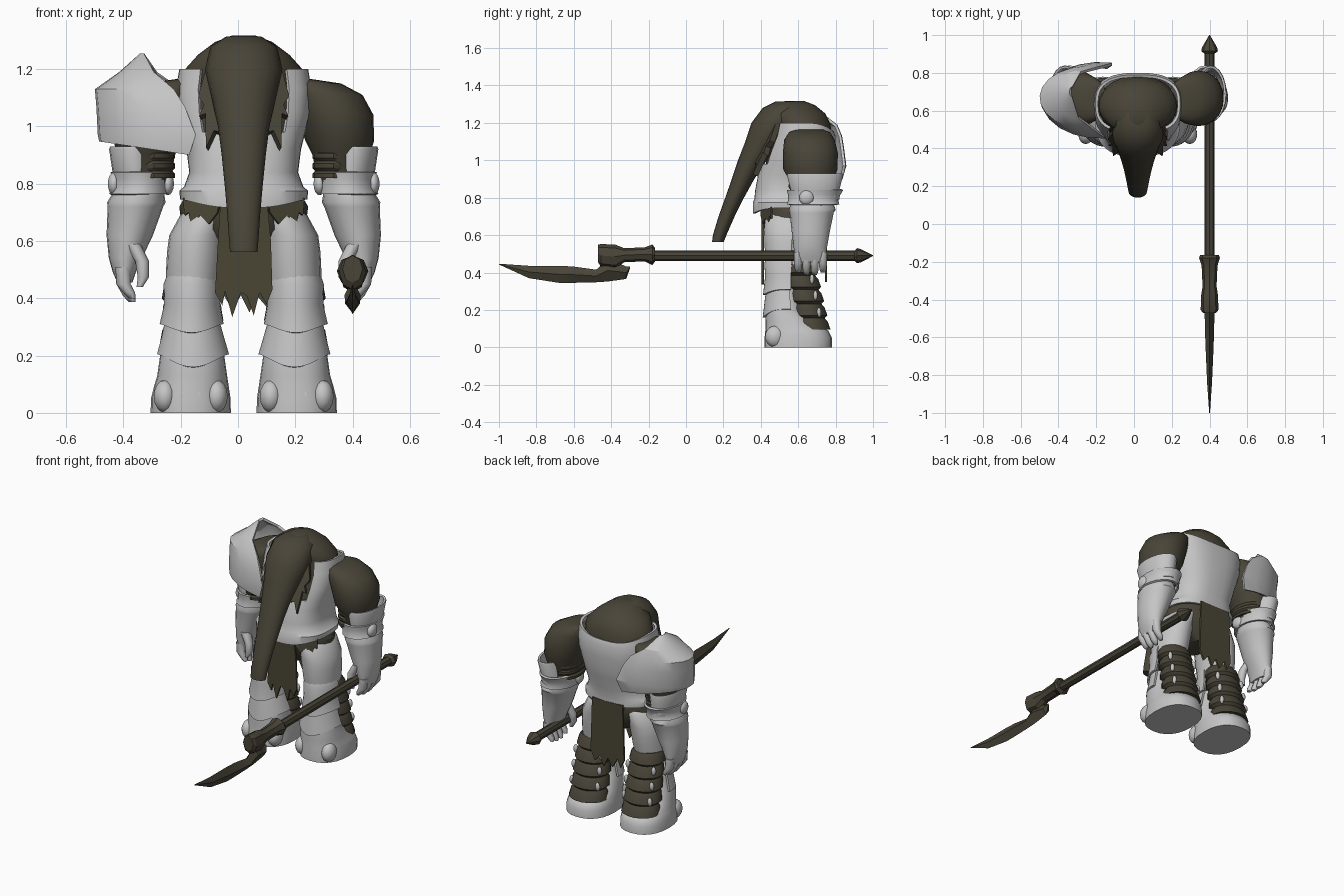
import bpy, bmesh, math
from mathutils import Vector

CX = 0.02  # body mirror plane


def material(name, rgb):
    m = bpy.data.materials.new(name)
    m.diffuse_color = (*rgb, 1)
    return m


ARMOR = material("light_grey", (0.56, 0.56, 0.56))
HIDE = material("dark_brown", (0.066, 0.058, 0.039))
CLOTH = material("dark_olive", (0.068, 0.062, 0.036))


def finish(name, bm, mat, thick=0, smooth=35, offset=-1):
    bmesh.ops.recalc_face_normals(bm, faces=bm.faces)
    me = bpy.data.meshes.new(name)
    bm.to_mesh(me)
    bm.free()
    ob = bpy.data.objects.new(name, me)
    bpy.context.collection.objects.link(ob)
    me.materials.append(mat)
    bpy.ops.object.select_all(action='DESELECT')
    ob.select_set(True)
    bpy.context.view_layer.objects.active = ob
    if thick:
        mod = ob.modifiers.new("thickness", 'SOLIDIFY')
        mod.thickness, mod.offset = thick, offset
        bpy.ops.object.modifier_apply(modifier=mod.name)
    bpy.ops.object.shade_smooth_by_angle(angle=math.radians(smooth))
    return ob


def loft(name, mat, rings, n=20, s=1, arc=None, dip=0, thick=0, power=1, keep=None, smooth=35, tilt=0, neck=0):
    """Rings are (x, y, z, rx, ry); an arc in degrees gives an open shell (270 = front)."""
    bm = bmesh.new()
    a0, a1 = arc or (0, 360)
    count = n + 1 if arc else n
    rows = []
    for i, (x, y, z, rx, ry) in enumerate(rings):
        row = []
        for k in range(count):
            a = math.radians(a0 + (a1 - a0) * k / n)
            c, d = math.cos(a), math.sin(a)
            px = x + rx * math.copysign(abs(c) ** power, c)
            py = y + ry * math.copysign(abs(d) ** power, d)
            low = dip * max(0, -d) ** 3 + tilt * (px - x) if i == len(rings) - 1 else 0
            if i == 0:
                low += neck * max(0, d) ** 2
            row.append(bm.verts.new((CX + s * (px - CX), py, z - low)))
        rows.append(row)
    for r0, r1 in zip(rows, rows[1:]):
        for k in range(n):
            j = (k + 1) % count
            bm.faces.new((r0[k], r0[j], r1[j], r1[k]))
    if not arc and not thick:
        bm.faces.new(rows[0])
        bm.faces.new(rows[-1])
    if keep:
        gone = [f for f in bm.faces if not keep(f.calc_center_median())]
        bmesh.ops.delete(bm, geom=gone, context='FACES')
    return finish(name, bm, mat, thick, smooth)


def plate(name, mat, outline, place, s=1, thick=0.012):
    """Flat outline in x and z; place gives the depth y."""
    bm = bmesh.new()
    bm.faces.new([bm.verts.new((CX + s * (x - CX), place(x, z), z)) for x, z in outline])
    return finish(name, bm, mat, thick, offset=0)


def ball(name, mat, x, y, z, rx, ry, rz, s=1):
    bm = bmesh.new()
    bmesh.ops.create_uvsphere(bm, u_segments=14, v_segments=8, radius=1)
    for v in bm.verts:
        v.co = Vector((CX + s * (x + v.co.x * rx - CX), y + v.co.y * ry, z + v.co.z * rz))
    return finish(name, bm, mat, smooth=60)


def along_y(name, mat, stations, x=0.4, n=8):
    """Stations are (y, low z, high z, half width)."""
    bm = bmesh.new()
    rows = []
    for y, lo, hi, w in stations:
        rows.append([bm.verts.new((x + w * math.cos(2 * math.pi * k / n), y,
                    (lo + hi) / 2 + (hi - lo) / 2 * math.sin(2 * math.pi * k / n))) for k in range(n)])
    for r0, r1 in zip(rows, rows[1:]):
        for k in range(n):
            bm.faces.new((r0[k], r0[(k + 1) % n], r1[(k + 1) % n], r1[k]))
    bm.faces.new(rows[0])
    bm.faces.new(rows[-1])
    return finish(name, bm, mat, smooth=25)


# Torso, hump and hips
loft("torso", HIDE, [(CX, .57, .70, .17, .15), (CX, .57, .85, .17, .17), (CX, .60, 1.0, .195, .17),
                     (CX, .63, 1.12, .212, .155), (CX, .625, 1.2, .205, .145), (CX, .60, 1.25, .16, .145),
                     (CX, .59, 1.295, .10, .10), (CX, .58, 1.318, .04, .05)], n=28, smooth=60)
loft("hips", HIDE, [(CX, .57, .78, .19, .16), (CX, .57, .72, .225, .165), (CX, .57, .64, .215, .155),
                    (CX, .57, .56, .07, .10)])


def covers(p):
    return not (p.y < .62 and p.z > .97 and abs(p.x - CX) < .15)


# Breastplate with an open neckline
loft("breastplate", ARMOR, [(CX, .635, 1.2, .225, .155), (CX, .632, 1.13, .237, .168),
                            (CX, .615, 1.05, .232, .185), (CX, .60, .98, .215, .193), (CX, .585, .92, .20, .20),
                            (CX, .565, .84, .19, .195), (CX, .56, .79, .208, .195), (CX, .555, .775, .225, .198),
                            (CX, .555, .745, .222, .198)],
     n=40, dip=.03, thick=.015, power=.75, keep=covers, neck=.045)

# Head running into the trunk
loft("head_and_trunk", HIDE, [(CX, .55, 1.315, .06, .07), (CX, .52, 1.28, .115, .11), (CX, .48, 1.2, .135, .13),
                              (CX, .425, 1.1, .112, .108), (CX, .355, 1.0, .09, .077), (CX, .305, .9, .077, .06),
                              (CX, .26, .8, .067, .05), (CX, .217, .7, .058, .043), (CX, .18, .6, .051, .036),
                              (CX, .17, .562, .048, .031)], smooth=60)
EAR = [(.07, 1.16), (.15, 1.19), (.175, 1.1), (.155, 1.07), (.172, 1.03), (.15, 1.04), (.148, .92),
       (.12, .98), (.08, .97)]
# Ragged skirt piece
RAG = [(.10, .75), (.23, .75), (.225, .69), (.21, .70), (.20, .64), (.17, .69), (.14, .66), (.11, .70)]

for s, side in ((1, "left"), (-1, "right")):
    plate("ear_" + side, HIDE, EAR, lambda x, z: .37 + .45 * (z - .95) + .3 * (x - .1), s, .03)
    plate("ragged_skirt_" + side, CLOTH, RAG, lambda x, z: .405 + .5 * max(0, x - .12), s)

    # Arm
    loft("upper_arm_" + side, HIDE, [(.22, .66, 1.165, .04, .07), (.27, .66, 1.15, .09, .11),
                                     (.31, .66, 1.11, .125, .135), (.34, .665, 1.04, .133, .147),
                                     (.355, .665, .95, .12, .145), (.36, .67, .9, .10, .12),
                                     (.36, .67, .8, .08, .10)], s=s, smooth=60)
    wraps = []
    for i in range(3):
        z = .915 - .035 * i
        wraps += [(.335, .665, z, .066, .108), (.333, .665, z - .01, .073, .116), (.333, .665, z - .025, .073, .116)]
    loft("elbow_wraps_" + side, HIDE, wraps, n=16, s=s)
    loft("elbow_guard_" + side, ARMOR, [(.405, .69, .93, .082, .147), (.405, .69, .92, .085, .15),
                                        (.40, .69, .84, .078, .13), (.39, .69, .79, .08, .13)], s=s, thick=.012)
    loft("forearm_cuff_" + side, ARMOR, [(.38, .69, .84, .105, .15), (.38, .685, .815, .10, .14),
                                         (.38, .68, .785, .10, .135), (.385, .68, .765, .105, .14)], s=s, thick=.012)
    for x in (.285, .473):
        ball("cuff_stud_" + side, ARMOR, x, .645, .80, .022, .04, .04, s)
    loft("vambrace_" + side, ARMOR, [(.385, .675, .78, .085, .11), (.395, .675, .735, .102, .125),
                                     (.398, .672, .72, .097, .118), (.418, .667, .62, .081, .102),
                                     (.433, .665, .54, .058, .09), (.437, .665, .49, .04, .083),
                                     (.435, .665, .455, .026, .078)], s=s, smooth=50)
    for i in range(4):
        y = .60 + .044 * i
        tip = .40 - .012 * (i in (1, 2))
        loft("finger_" + side, ARMOR, [(.442, y, .51, .026, .024), (.44, y, .45, .025, .023),
                                       (.42, y, tip + .02, .021, .02), (.41, y, tip, .012, .012)],
             n=10, s=s, smooth=60)
    loft("thumb_" + side, ARMOR, [(.41, .60, .59, .03, .035), (.375, .585, .53, .024, .026),
                                  (.37, .58, .475, .02, .02), (.383, .58, .44, .011, .011)], n=10, s=s, smooth=60)

    # Leg
    loft("thigh_" + side, ARMOR, [(.125, .57, .735, .07, .12), (.152, .565, .69, .09, .142),
                                  (.18, .56, .62, .10, .142), (.188, .557, .56, .10, .138),
                                  (.193, .555, .50, .098, .132), (.20, .55, .40, .09, .115)], s=s, smooth=60)
    loft("knee_guard_" + side, ARMOR, [(.197, .555, .485, .09, .125), (.20, .552, .45, .10, .133),
                                       (.20, .55, .38, .098, .127), (.202, .55, .31, .112, .138)],
         s=s, arc=(175, 365), dip=.03, thick=.012)
    loft("shin_guard_" + side, ARMOR, [(.20, .545, .32, .096, .115), (.198, .545, .27, .108, .122),
                                       (.197, .55, .205, .126, .14)], s=s, arc=(175, 365), dip=.045, thick=.012)
    loft("boot_" + side, ARMOR, [(.20, .52, .32, .085, .08), (.20, .525, .2, .112, .098),
                                 (.20, .555, .13, .122, .13), (.203, .592, .09, .131, .168),
                                 (.205, .60, .05, .139, .18), (.205, .60, 0, .14, .18)],
         n=24, s=s, power=.85, smooth=60)
    for i in range(4):
        ball("toe_" + side, ARMOR, .115 + .06 * i, .475, .058, .04, .052, .057, s)
    bands = []
    for i in range(5):
        for t, grow in ((0, -.008), (.25, .004), (.8, .01)):
            u = (i + t) / 5
            bands.append((.20, .595 + .08 * u, .46 - .38 * u, .094 + grow + .014 * u, .088 + grow + .005 * u))
    loft("calf_wraps_" + side, HIDE, bands, n=18, s=s, smooth=25)
    for u in (.25, .48, .72):
        for a in (35, 145):
            c, d = math.cos(math.radians(a)), math.sin(math.radians(a))
            ball("calf_buckle_" + side, ARMOR, .20 + .108 * c, .595 + .08 * u + .102 * d, .46 - .38 * u,
                 .014, .012, .026, s)

# Single large shoulder plate
loft("shoulder_plate", ARMOR, [(-.33, .70, 1.255, .012, .025), (-.305, .685, 1.19, .11, .125),
                               (-.25, .67, 1.13, .25, .165), (-.215, .66, 1.07, .28, .185),
                               (-.18, .655, .97, .31, .203), (-.20, .65, .905, .285, .19)],
     n=12, arc=(78, 276), thick=.015, smooth=22, tilt=.15)

# Hanging cloths
FRONT = [(-.06, .76), (-.07, .6), (-.08, .42), (-.055, .375), (-.045, .425), (-.02, .335), (.01, .42), (.03, .41),
         (.055, .34), (.075, .42), (.10, .38), (.12, .43), (.115, .6), (.10, .76)]
plate("front_cloth", CLOTH, FRONT, lambda x, z: .41)
BACK = [(-.09, .76), (-.10, .42), (-.075, .37), (-.055, .42), (-.02, .36), (.01, .41), (.04, .35), (.065, .41),
        (.10, .37), (.13, .43), (.12, .76)]
plate("back_cloth", CLOTH, BACK, lambda x, z: .748)

# Polearm
along_y("shaft", HIDE, [(-.2, .463, .517, .027), (.93, .463, .517, .027)])
along_y("shaft_tip", HIDE, [(.90, .465, .515, .025), (.915, .45, .53, .044), (.935, .455, .525, .04),
                            (1.0, .488, .492, .002)])
along_y("blade_socket", HIDE, [(-.47, .455, .55, .035), (-.455, .43, .552, .047), (-.38, .42, .55, .045),
                               (-.33, .455, .53, .037), (-.22, .46, .535, .042), (-.18, .44, .55, .055),
                               (-.165, .46, .53, .05)])
along_y("blade", HIDE, [(-1.0, .443, .447, .002), (-.84, .37, .436, .013), (-.68, .345, .436, .02),
                        (-.60, .345, .432, .023), (-.48, .348, .415, .026), (-.42, .352, .47, .028),
                        (-.36, .36, .45, .026), (-.32, .366, .432, .022), (-.30, .42, .432, .006)], n=4)
